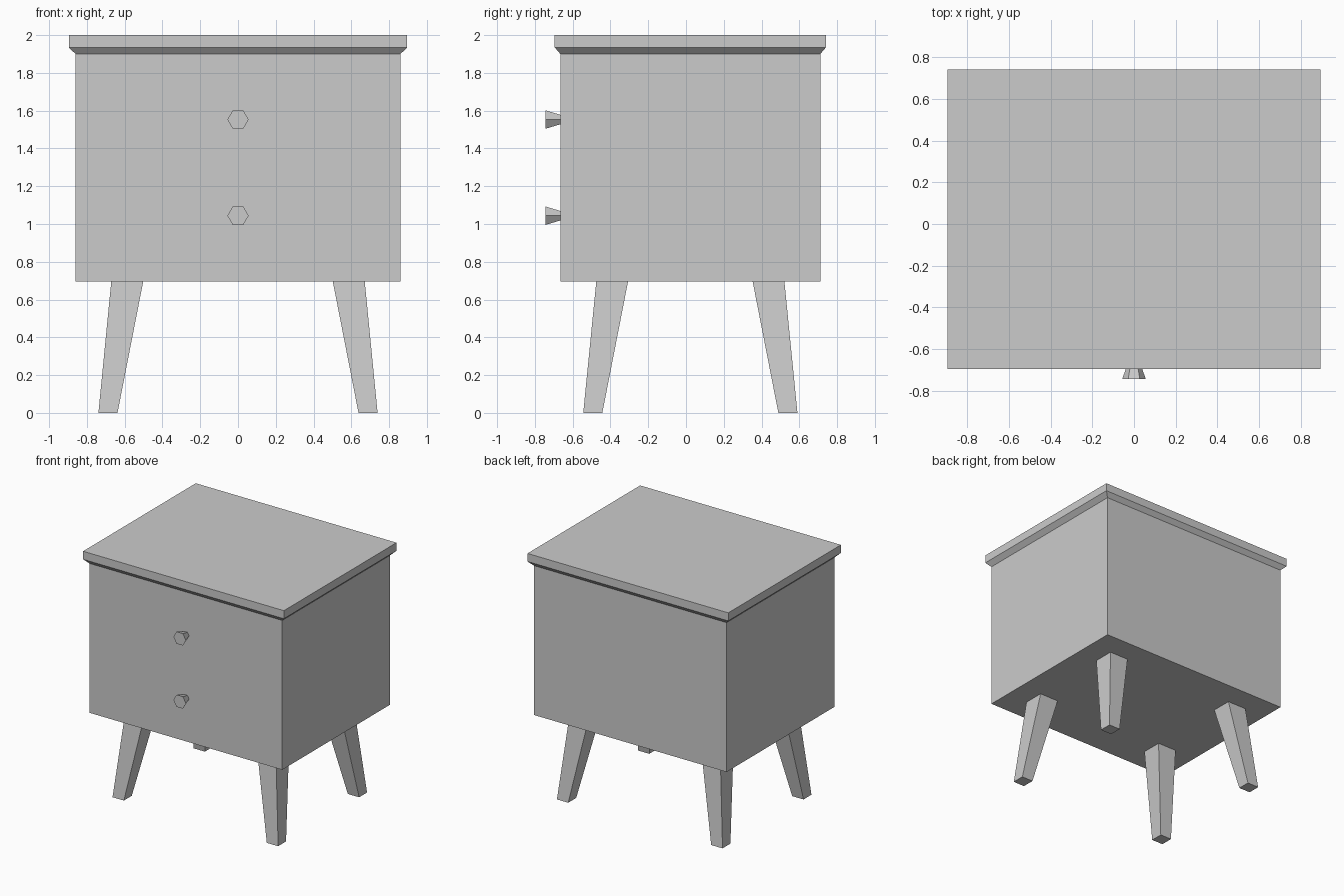
import bpy, bmesh, math
from mathutils import Matrix

if "Cube" in bpy.data.objects:
    bpy.data.objects.remove(bpy.data.objects["Cube"])

YC = 0.023  # depth centre of cabinet and legs


def loft(name, sections):
    """Closed solid through rectangles given as (x0, x1, y0, y1, z), bottom to top."""
    bm = bmesh.new()
    rings = [[bm.verts.new(p) for p in
              ((x0, y0, z), (x1, y0, z), (x1, y1, z), (x0, y1, z))]
             for x0, x1, y0, y1, z in sections]
    for a, b in zip(rings, rings[1:]):
        for i in range(4):
            j = (i + 1) % 4
            bm.faces.new((a[i], a[j], b[j], b[i]))
    bm.faces.new(rings[0][::-1])
    bm.faces.new(rings[-1])
    bmesh.ops.recalc_face_normals(bm, faces=bm.faces)
    return finish(name, bm)


def finish(name, bm):
    mesh = bpy.data.meshes.new(name)
    bm.to_mesh(mesh)
    bm.free()
    obj = bpy.data.objects.new(name, mesh)
    bpy.context.collection.objects.link(obj)
    return obj


def centred(hx, hy, z):
    return (-hx, hx, YC - hy, YC + hy, z)


# Cabinet box
loft("cabinet", [centred(0.86, 0.688, 0.695), centred(0.86, 0.688, 1.90)])

# Top board with chamfered underside
loft("top_board", [centred(0.86, 0.688, 1.90), centred(0.896, 0.718, 1.935),
                   centred(0.896, 0.718, 2.0)])

# Splayed, tapered legs
for sx, side in ((-1, "left"), (1, "right")):
    for sy, end in ((-1, "front"), (1, "back")):
        def section(xa, xb, ya, yb, z):
            xs = sorted((sx * xa, sx * xb))
            ys = sorted((YC + sy * ya, YC + sy * yb))
            return (*xs, *ys, z)
        loft(f"{end}_{side}_leg", [section(0.638, 0.739, 0.466, 0.567, 0.0),
                                   section(0.502, 0.671, 0.330, 0.498, 0.695)])

# Six-sided drawer knobs, flaring outwards
for name, z in (("lower_knob", 1.044), ("upper_knob", 1.553)):
    bm = bmesh.new()
    bmesh.ops.create_cone(bm, cap_ends=True, segments=6, radius1=0.029,
                          radius2=0.056, depth=0.078)
    # Put hexagon corners on the x axis, then point the cone to the front
    turn = 0 if any(abs(v.co.y) < 1e-4 for v in bm.verts) else math.radians(30)
    bm.transform(Matrix.Translation((0, -0.704, z))
                 @ Matrix.Rotation(math.radians(90), 4, 'X')
                 @ Matrix.Rotation(turn, 4, 'Z'))
    finish(name, bm)
